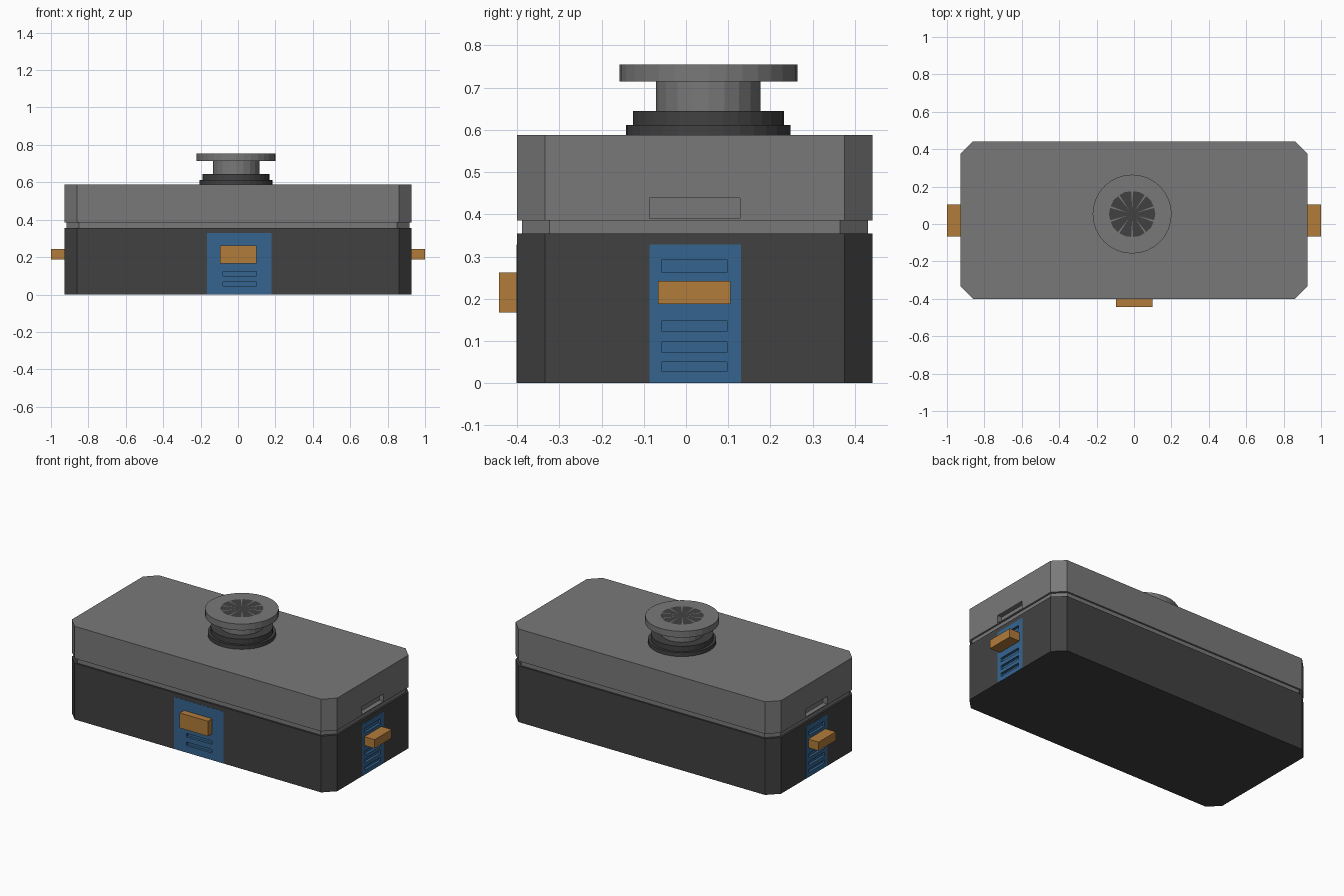
import bpy, bmesh, math
from mathutils import Matrix, Vector

cube = bpy.data.objects.get("Cube")
if cube:
    bpy.data.objects.remove(cube, do_unlink=True)


def material(name, rgb):
    m = bpy.data.materials.new(name)
    m.use_nodes = True
    m.diffuse_color = (*rgb, 1)
    m.node_tree.nodes["Principled BSDF"].inputs["Base Color"].default_value = (*rgb, 1)
    return m


GREY = material("grey", (0.19, 0.19, 0.19))
DARK = material("charcoal", (0.053, 0.053, 0.053))
BLUE = material("blue", (0.036, 0.13, 0.28))
ORANGE = material("orange", (0.44, 0.20, 0.043))


def finish(name, bm, mat):
    bmesh.ops.recalc_face_normals(bm, faces=bm.faces)
    mesh = bpy.data.meshes.new(name)
    bm.to_mesh(mesh)
    bm.free()
    ob = bpy.data.objects.new(name, mesh)
    bpy.context.collection.objects.link(ob)
    if mat:
        mesh.materials.append(mat)
    return ob


def boxes(name, bounds, mat=None):
    """One mesh made of boxes given as (x range, y range, z range)."""
    bm = bmesh.new()
    for b in bounds:
        centre = Vector([(lo + hi) / 2 for lo, hi in b])
        size = [abs(hi - lo) for lo, hi in b]
        bmesh.ops.create_cube(bm, size=1, matrix=Matrix.Translation(centre) @ Matrix.Diagonal((*size, 1)))
    return finish(name, bm, mat)


def prism(name, points, z0, z1, mat):
    bm = bmesh.new()
    face = bm.faces.new([bm.verts.new((x, y, z0)) for x, y in points])
    top = bmesh.ops.extrude_face_region(bm, geom=[face])["geom"]
    bmesh.ops.translate(bm, vec=(0, 0, z1 - z0), verts=[v for v in top if isinstance(v, bmesh.types.BMVert)])
    return finish(name, bm, mat)


def case_outline(inset):
    x, y, c = 0.927 - inset, 0.421 - inset, 0.066
    corners = [(x, y - c), (x - c, y), (c - x, y), (-x, y - c),
               (-x, c - y), (c - x, -y), (x - c, -y), (x, c - y)]
    return [(px, py + 0.021) for px, py in corners]


def circle(r, n):
    return [(CX + r * math.cos(math.tau * i / n), CY + r * math.sin(math.tau * i / n)) for i in range(n)]


def cut(target, cutter):
    cutter.hide_render = True
    cutter.hide_viewport = True
    cutter.display_type = 'WIRE'
    mod = target.modifiers.new(cutter.name, 'BOOLEAN')
    mod.operation = 'DIFFERENCE'
    mod.solver = 'EXACT'
    mod.object = cutter


# Case: base, recessed seam and lid
base = prism("base", case_outline(0), 0, 0.355, DARK)
prism("seam", case_outline(0.011), 0.35, 0.39, GREY)
lid = prism("lid", case_outline(0), 0.385, 0.588, GREY)

# Side panels with vents, handles and lid notches
SIDE_VENTS = [(0.262, 0.293), (0.122, 0.148), (0.073, 0.098), (0.028, 0.05)]
for s, side in ((1, "left"), (-1, "right")):
    wall = lambda a, b: (s * (0.927 + a), s * (0.927 + b))
    panel = boxes(side + "_panel", [(wall(-0.04, 0.001), (-0.087, 0.13), (0.0005, 0.328))], BLUE)
    cut(panel, boxes(side + "_vent_cutter",
                     [(wall(-0.015, 0.05), (-0.057, 0.097), z) for z in SIDE_VENTS]))
    cut(base, boxes(side + "_pocket_cutter", [(wall(-0.03, 0.05), (-0.08, 0.12), (0.01, 0.32))]))
    boxes(side + "_handle", [(wall(-0.03, 0.073), (-0.066, 0.105), (0.187, 0.242))], ORANGE)
    cut(lid, boxes(side + "_notch_cutter", [(wall(-0.03, 0.05), (-0.087, 0.128), (0.39, 0.438))]))

# Front panel with vents and handle
panel = boxes("front_panel", [((-0.167, 0.18), (-0.401, -0.36), (0.0005, 0.328))], BLUE)
cut(panel, boxes("front_vent_cutter",
                 [((-0.08, 0.1), (-0.45, -0.385), z) for z in ((0.1, 0.122), (0.045, 0.067))]))
cut(base, boxes("front_pocket_cutter", [((-0.15, 0.16), (-0.45, -0.37), (0.01, 0.32))]))
boxes("front_handle", [((-0.097, 0.1), (-0.443, -0.37), (0.167, 0.262))], ORANGE)

# Round cap: stepped collar, neck and flange
CX, CY = -0.01, 0.053
prism("collar_bottom", circle(0.195, 32), 0.58, 0.612, DARK)
prism("collar_top", circle(0.179, 32), 0.61, 0.645, DARK)
prism("neck", circle(0.124, 20), 0.64, 0.72, GREY)
prism("flange", circle(0.211, 32), 0.715, 0.755, GREY)

# Dark wedges on the flange, parted by thin gaps
WEDGES = 10
bm = bmesh.new()
for i in range(WEDGES):
    a, half = math.tau * i / WEDGES, math.pi / WEDGES
    ring = [(0.025, -half), (0.122, -half * 0.87), (0.124, 0), (0.122, half * 0.87), (0.025, half)]
    for z in (0.757,):
        verts = [bm.verts.new((CX + r * math.cos(a + t), CY + r * math.sin(a + t), z)) for r, t in ring]
        bm.faces.new(verts)
    bm.faces.new([bm.verts.new((CX, CY, z)), bm.verts.new(verts[0].co), bm.verts.new(verts[-1].co)])
finish("cap_wedges", bm, DARK)
